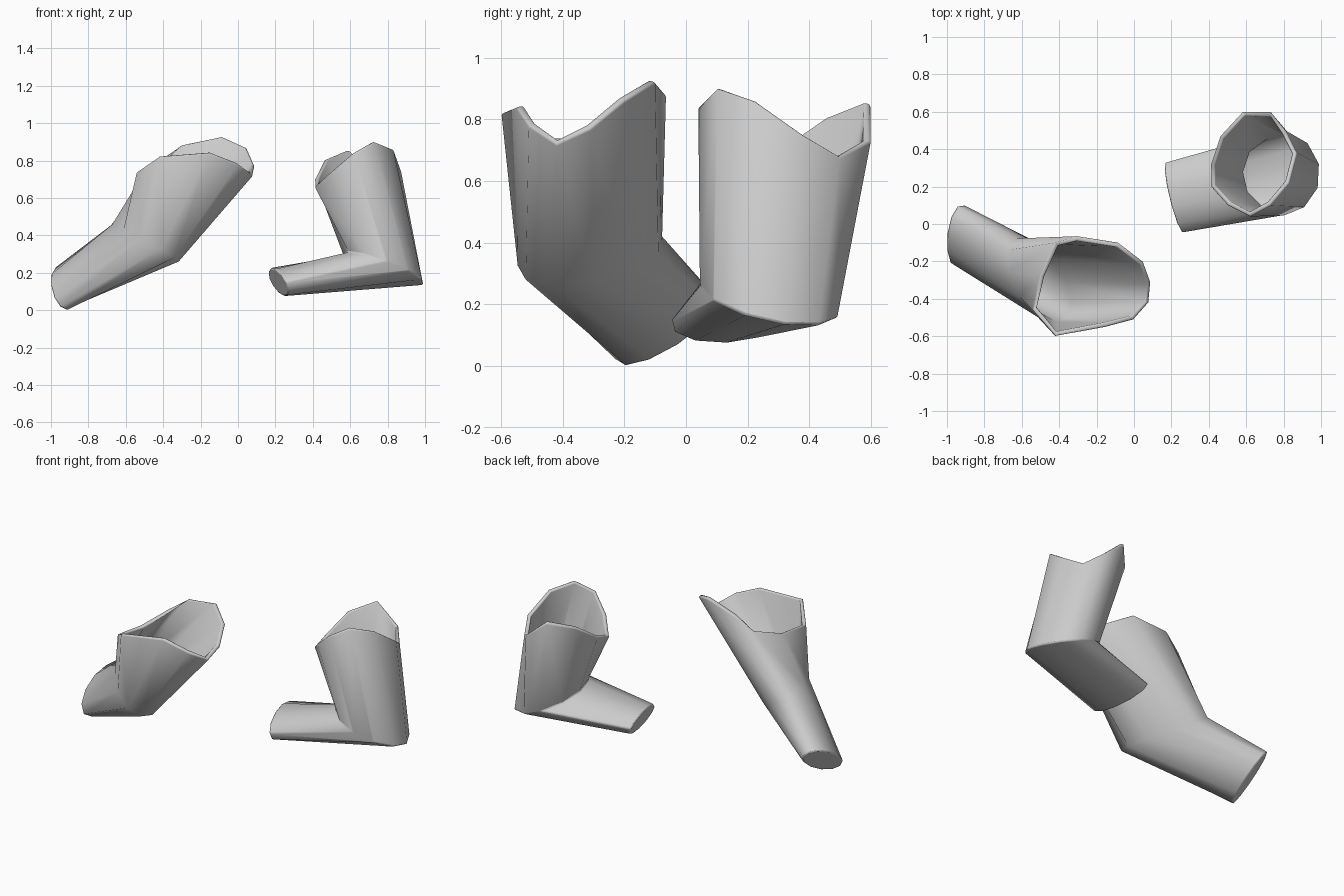
import bpy
import bmesh
from math import cos, sin, tau, radians
from mathutils import Vector

# Remove the default object
default = bpy.data.objects.get("Cube")
if default:
    bpy.data.objects.remove(default, do_unlink=True)

SIDES = 11


def make_material(name, colour):
    material = bpy.data.materials.new(name)
    material.use_nodes = True
    material.diffuse_color = colour
    shader = next(n for n in material.node_tree.nodes if n.type == "BSDF_PRINCIPLED")
    shader.inputs["Base Color"].default_value = colour
    return material


def oval(centre, outer_axis, side_axis):
    """Ring of points that starts on the outside of the bend."""
    centre, outer_axis, side_axis = map(Vector, (centre, outer_axis, side_axis))
    angles = [tau * i / SIDES for i in range(SIDES)]
    return [centre + outer_axis * cos(a) + side_axis * sin(a) for a in angles]


def make_sleeve(name, rim, elbow, cuff, material):
    """Loft a bent tube from the open rim past the elbow to the closed cuff."""
    bm = bmesh.new()
    rings = [[bm.verts.new(p) for p in ring] for ring in (rim, elbow, cuff)]
    for upper, lower in zip(rings, rings[1:]):
        for i in range(SIDES):
            j = (i + 1) % SIDES
            bm.faces.new((upper[i], lower[i], lower[j], upper[j]))
    bm.faces.new(reversed(rings[-1]))

    mesh = bpy.data.meshes.new(name)
    bm.to_mesh(mesh)
    bm.free()
    mesh.materials.append(material)
    sleeve = bpy.data.objects.new(name, mesh)
    bpy.context.collection.objects.link(sleeve)

    # Give the cloth an inner wall and a softened lip
    wall = sleeve.modifiers.new("wall", "SOLIDIFY")
    wall.thickness = 0.025
    wall.offset = -1
    lip = sleeve.modifiers.new("lip", "BEVEL")
    lip.width = 0.008
    lip.segments = 2
    lip.limit_method = "ANGLE"
    lip.angle_limit = radians(55)

    bpy.ops.object.select_all(action="DESELECT")
    sleeve.select_set(True)
    bpy.context.view_layer.objects.active = sleeve
    bpy.ops.object.shade_smooth_by_angle(angle=radians(60))
    return sleeve


grey = make_material("plain grey", (0.6, 0.6, 0.6, 1))

# Right sleeve, its forearm reaching back and down
right_rim = [
    (0, -.51, .78), (.08, -.42, .72), (.09, -.31, .77), (.05, -.2, .86),
    (-.08, -.1, .92), (-.3, -.065, .88), (-.42, -.1, .8), (-.5, -.28, .74),
    (-.54, -.46, .74), (-.42, -.6, .82), (-.15, -.55, .84),
]
make_sleeve(
    "right_sleeve",
    right_rim,
    oval((-.5, -.31, .36), (.16, -.21, -.08), (.09, .11, -.06)),
    oval((-.94, -.06, .115), (.023, -.133, -.115), (.059, .098, 0)),
    grey,
)

# Left sleeve, its forearm crossing toward the middle
left_rim = [
    (.87, .38, .75), (.81, .5, .68), (.73, .6, .73), (.58, .6, .85),
    (.46, .47, .8), (.41, .32, .7), (.41, .2, .66), (.5, .1, .74),
    (.62, .04, .84), (.73, .1, .9), (.83, .22, .86),
]
make_sleeve(
    "left_sleeve",
    left_rim,
    oval((.78, .27, .22), (.21, .05, -.085), (-.05, .22, -.03)),
    oval((.215, .14, .15), (.03, -.01, -.075), (-.045, .19, .01)),
    grey,
)
